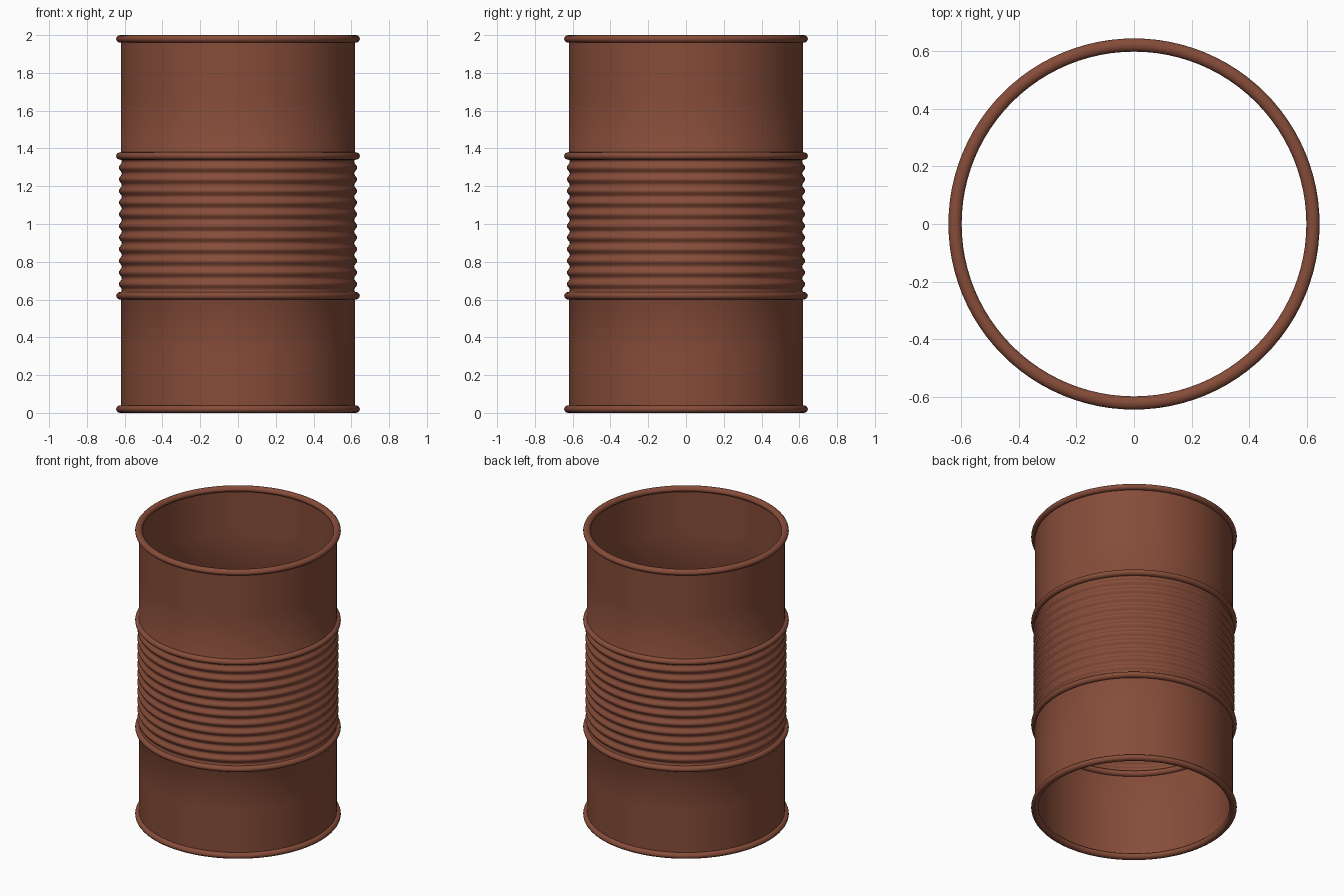
import bpy, math

if "Cube" in bpy.data.objects:
    bpy.data.objects.remove(bpy.data.objects["Cube"])

rust = bpy.data.materials.new("rust_brown")
rust.diffuse_color = (0.24, 0.073, 0.041, 1)
rust.use_nodes = True
rust.node_tree.nodes["Principled BSDF"].inputs["Base Color"].default_value = rust.diffuse_color

SEGMENTS = 96


def revolve(name, profile, closed=False):
    """Spin (radius, z) points around the z axis."""
    n = len(profile)
    verts, faces = [], []
    for s in range(SEGMENTS):
        a = 2 * math.pi * s / SEGMENTS
        verts += [(r * math.cos(a), r * math.sin(a), z) for r, z in profile]
    for s in range(SEGMENTS):
        t = (s + 1) % SEGMENTS
        for i in range(n if closed else n - 1):
            j = (i + 1) % n
            faces.append((s * n + i, t * n + i, t * n + j, s * n + j))
    mesh = bpy.data.meshes.new(name)
    mesh.from_pydata(verts, [], faces)
    mesh.materials.append(rust)
    mesh.shade_smooth()
    obj = bpy.data.objects.new(name, mesh)
    bpy.context.collection.objects.link(obj)
    return obj


def hoop(name, z, radius=0.622, width=0.023, height=0.02):
    ring = [(radius + width * math.cos(2 * math.pi * k / 16),
             z + height * math.sin(2 * math.pi * k / 16)) for k in range(16)]
    revolve(name, ring, closed=True)


# Open drum wall: plain bands above and below a ribbed middle
LOW, HIGH, RIBS, STEPS = 0.62, 1.36, 12, 8
wall = [(0.62, 0.02), (0.62, 0.32), (0.62, 0.6)]
for k in range(RIBS * STEPS + 1):
    wave = math.cos(2 * math.pi * k / STEPS)
    wall.append((0.623 + 0.008 * wave, LOW + (HIGH - LOW) * k / (RIBS * STEPS)))
wall += [(0.62, 1.38), (0.62, 1.68), (0.62, 1.98)]
revolve("drum_wall", wall)

# Rolled rims and the two hoops around the middle
hoop("bottom_rim", 0.02)
hoop("lower_hoop", LOW)
hoop("upper_hoop", HIGH)
hoop("top_rim", 1.98)
